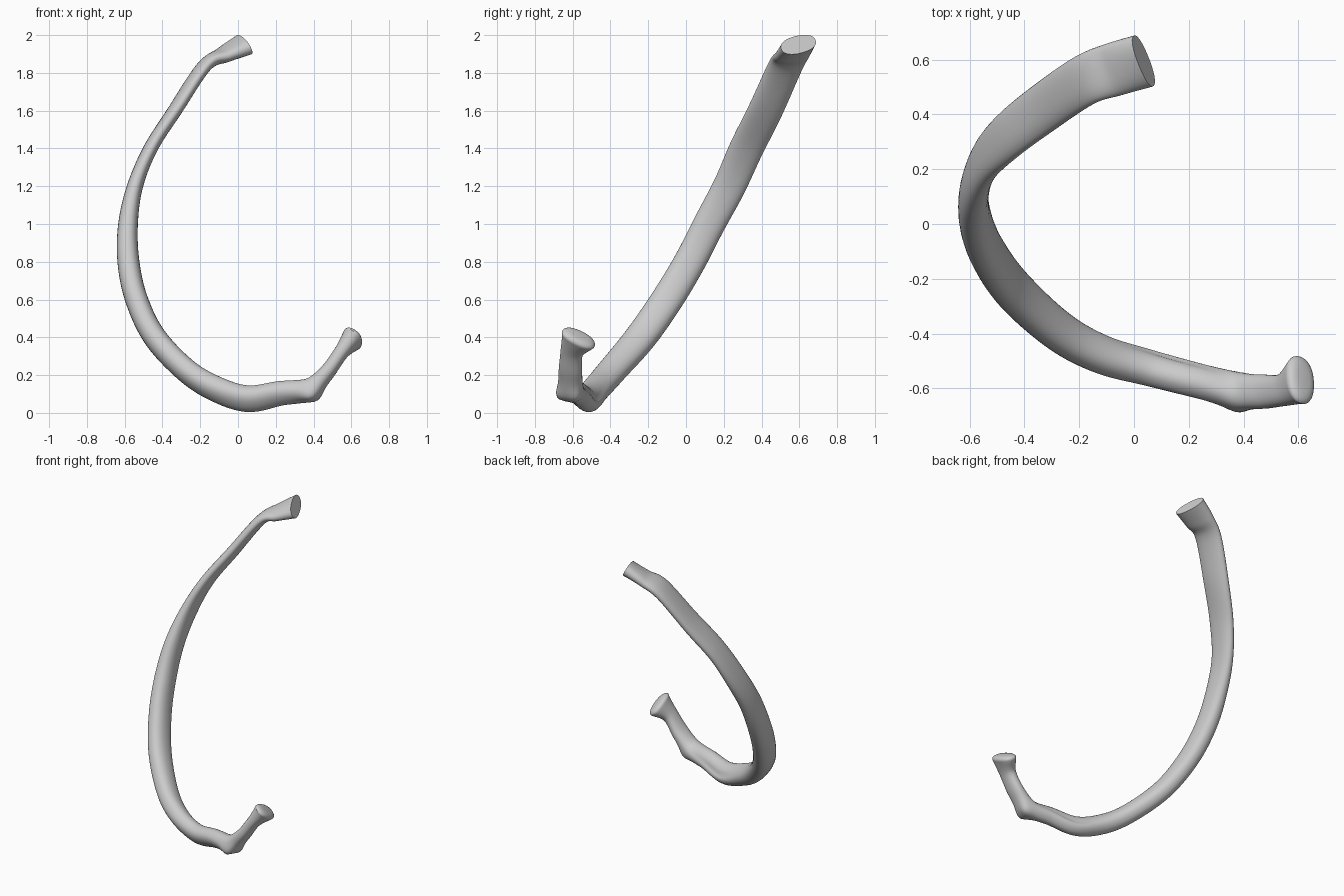
import bpy, bmesh, math
from mathutils import Vector

if "Cube" in bpy.data.objects:
    bpy.data.objects.remove(bpy.data.objects["Cube"])

# Stations along the rib: centre, half-width vector, half thickness
STATIONS = [
    ((.035, .595, 1.95), (-.032, .092, .027), .050),
    ((-.07, .565, 1.898), (-.034, .092, .008), .040),
    ((-.18, .525, 1.833), (-.034, .085, -.022), .035),
    ((-.335, .42, 1.60), (-.034, .080, -.036), .036),
    ((-.463, .32, 1.40), (-.027, .078, -.040), .037),
    ((-.545, .23, 1.20), (-.012, .076, -.041), .042),
    ((-.582, .123, 1.0), (-.004, .074, -.040), .052),
    ((-.580, .02, .80), (.004, .073, -.041), .058),
    ((-.537, -.10, .60), (.010, .073, -.042), .060),
    ((-.440, -.24, .40), (.020, .068, -.044), .061),
    ((-.275, -.39, .225), (.025, .056, -.046), .061),
    ((-.12, -.475, .128), (.020, .048, -.052), .061),
    ((.05, -.523, .075), (.010, .044, -.058), .058),
    ((.22, -.568, .103), (.000, .045, -.050), .056),
    ((.37, -.605, .125), (-.010, .058, -.030), .054),
    ((.465, -.612, .207), (.000, .062, -.010), .042),
    ((.545, -.605, .318), (.000, .060, -.005), .040),
    ((.605, -.570, .392), (.010, .092, -.022), .059),
]
SIDES, STEPS = 32, 8


def spline(a, b, c, d, t):
    return 0.5 * (2 * b + (c - a) * t + (2 * a - 5 * b + 4 * c - d) * t * t
                  + (3 * b - a - 3 * c + d) * t ** 3)


def sample(values):
    out, n = [], len(values)
    for i in range(n - 1):
        p = [values[max(0, min(n - 1, i + k))] for k in (-1, 0, 1, 2)]
        out += [spline(*p, s / STEPS) for s in range(STEPS)]
    return out + [values[-1]]


centres = sample([Vector(s[0]) for s in STATIONS])
widths = sample([Vector(s[1]) for s in STATIONS])
thicks = sample([s[2] for s in STATIONS])
count = len(centres)
tangents = [(centres[min(i + 1, count - 1)] - centres[max(i - 1, 0)]).normalized()
            for i in range(count)]

# Rounded articular head: extra shrinking rings past the last station
for k in range(1, 6):
    a = k / 5 * 1.35
    centres.append(centres[count - 1] + tangents[count - 1] * .026 * math.sin(a))
    widths.append(widths[count - 1] * math.cos(a) ** .55)
    thicks.append(thicks[count - 1] * math.cos(a) ** .55)
    tangents.append(tangents[count - 1])

bm = bmesh.new()
rings = []
for i, (c, w, t, tan) in enumerate(zip(centres, widths, thicks, tangents)):
    w_dir = (w - tan * w.dot(tan)).normalized()
    n_dir = tan.cross(w_dir).normalized()
    inward = 1 if n_dir.dot(Vector((0, -.1, .9)) - c) > 0 else -1
    # groove on the inner face, fading in and out along the lower shaft
    groove = .22 * math.exp(-((c.x - .12) / .16) ** 2) if c.z < .3 else 0
    ring = []
    for k in range(SIDES):
        a = 2 * math.pi * k / SIDES
        ca, sa = math.cos(a), math.sin(a)
        u = math.copysign(abs(ca) ** .88, ca)
        v = math.copysign(abs(sa) ** .88, sa)
        if sa * inward > 0:
            v *= 1 - groove * math.exp(-((u - .45) / .25) ** 2)
        ring.append(bm.verts.new(c + w_dir * w.length * u + n_dir * t * v))
    rings.append(ring)
for r0, r1 in zip(rings, rings[1:]):
    for k in range(SIDES):
        j = (k + 1) % SIDES
        bm.faces.new((r0[k], r0[j], r1[j], r1[k]))
bm.faces.new(rings[0])
bm.faces.new(rings[-1])

# Tubercle: a small knob pushed out at the bend before the neck
for v in bm.verts:
    for spot, push, radius in (((.385, -.66, .09), (.004, -.024, -.018), .055),
                               ((.41, -.58, .09), (.012, .0, -.016), .045)):
        d = (v.co - Vector(spot)).length
        v.co += Vector(push) * math.exp(-(d / radius) ** 2)
bmesh.ops.recalc_face_normals(bm, faces=bm.faces)

mesh = bpy.data.meshes.new("rib_bone")
bm.to_mesh(mesh)
bm.free()
rib = bpy.data.objects.new("rib_bone", mesh)
bpy.context.collection.objects.link(rib)

bone = bpy.data.materials.new("bone_grey")
bone.diffuse_color = (.6, .6, .6, 1)
bone.use_nodes = True
bone.node_tree.nodes["Principled BSDF"].inputs["Base Color"].default_value = bone.diffuse_color
mesh.materials.append(bone)

bpy.context.view_layer.objects.active = rib
rib.select_set(True)
bpy.ops.object.shade_smooth_by_angle(angle=math.radians(40))
